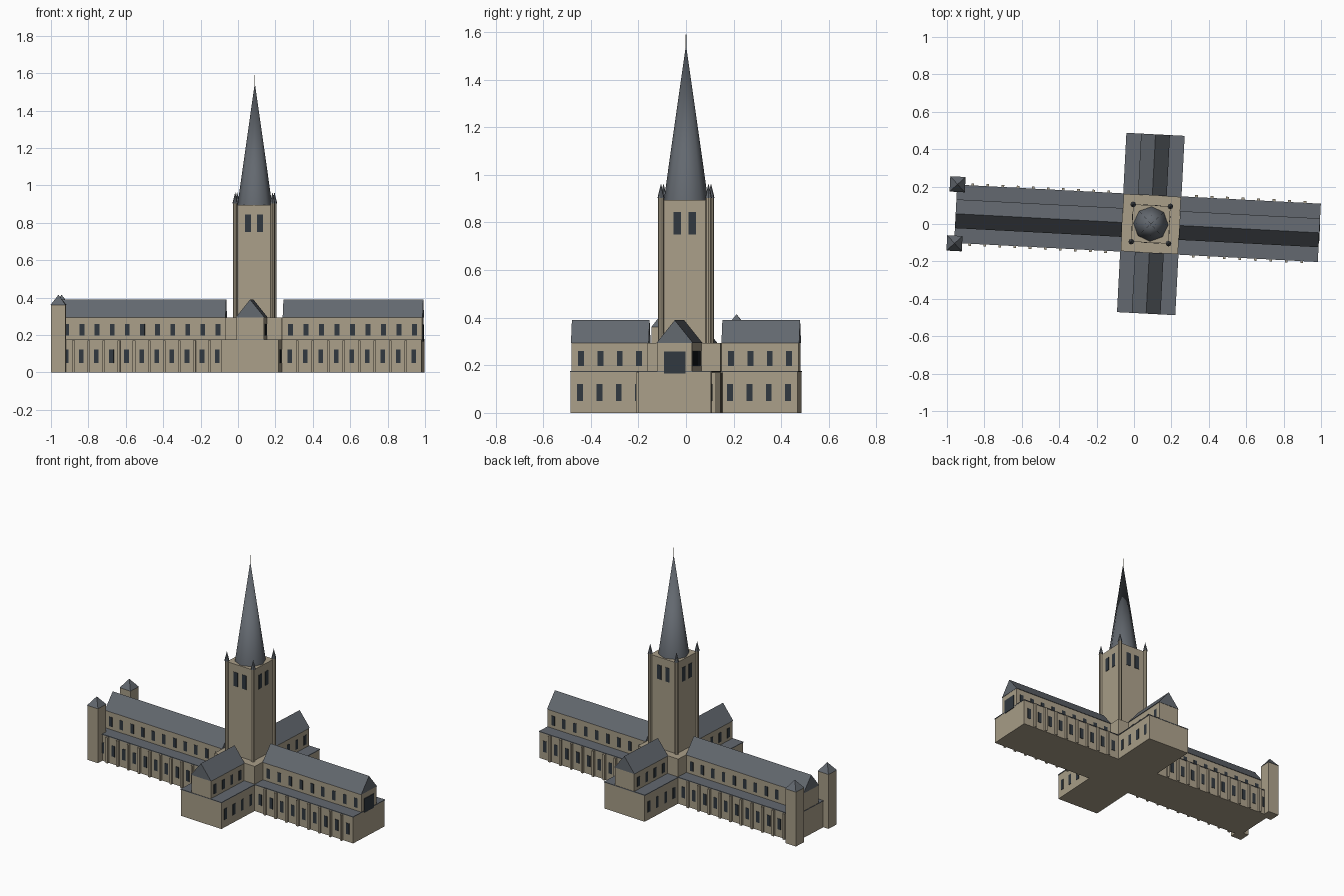
import bpy, bmesh, math
from mathutils import Matrix, Vector

if "Cube" in bpy.data.objects:
    bpy.data.objects.remove(bpy.data.objects["Cube"])

# whole building is turned slightly and the crossing sits off centre
PLACE = Matrix.Translation((0.09, 0, 0)) @ Matrix.Rotation(math.radians(-3), 4, 'Z')


def material(name, rgb):
    m = bpy.data.materials.new(name)
    m.diffuse_color = (*rgb, 1)
    m.use_nodes = True
    m.node_tree.nodes["Principled BSDF"].inputs["Base Color"].default_value = m.diffuse_color
    return m


STONE = material("stone", (0.40, 0.345, 0.25))
SLATE = material("slate", (0.125, 0.14, 0.16))
GLASS = material("dark_glass", (0.03, 0.04, 0.05))


def box(bm, x0, x1, y0, y1, z0, z1):
    mat = Matrix.Translation(((x0 + x1) / 2, (y0 + y1) / 2, (z0 + z1) / 2))
    mat = mat @ Matrix.Diagonal((x1 - x0, y1 - y0, z1 - z0, 1))
    bmesh.ops.create_cube(bm, size=1, matrix=mat)


def cone(bm, x, y, z0, z1, r0, r1, sides, turn=0):
    mat = Matrix.Translation((x, y, (z0 + z1) / 2)) @ Matrix.Rotation(turn, 4, 'Z')
    bmesh.ops.create_cone(bm, cap_ends=True, segments=sides, radius1=r0, radius2=r1,
                          depth=z1 - z0, matrix=mat)


def gable(bm, x0, x1, half, z0, z1):
    # triangular roof prism along x
    ends = [[bm.verts.new((x, y, z)) for y, z in ((-half, z0), (half, z0), (0, z1))]
            for x in (x0, x1)]
    a, b = ends
    bm.faces.new(a)
    bm.faces.new(b[::-1])
    for i in range(3):
        j = (i + 1) % 3
        bm.faces.new((a[i], b[i], b[j], a[j]))


def finish(name, bm, mat, turn=0, smooth=False):
    bmesh.ops.remove_doubles(bm, verts=bm.verts, dist=1e-6)
    bmesh.ops.recalc_face_normals(bm, faces=bm.faces)
    bm.transform(PLACE @ Matrix.Rotation(turn, 4, 'Z'))
    me = bpy.data.meshes.new(name)
    bm.to_mesh(me)
    bm.free()
    me.materials.append(mat)
    ob = bpy.data.objects.new(name, me)
    bpy.context.collection.objects.link(ob)
    if smooth:
        bpy.context.view_layer.objects.active = ob
        ob.select_set(True)
        bpy.ops.object.shade_smooth_by_angle(angle=math.radians(50))
        ob.select_set(False)


CROSS = 0.153      # half size of the crossing
AISLE = 0.153      # half width of the lower storey
UPPER = 0.073      # half width of the upper storey
Z_AISLE, Z_WALL, Z_RIDGE = 0.172, 0.294, 0.39


def arm(name, angle, length, bays, buttressed):
    # one arm of the cross, modelled along +x and then turned
    turn = math.radians(angle)
    step = (length - CROSS) / bays

    walls = bmesh.new()
    box(walls, CROSS, length, -AISLE, AISLE, 0, Z_AISLE)
    box(walls, CROSS, length, -UPPER, UPPER, Z_AISLE, Z_WALL)
    finish(name + "_walls", walls, STONE, turn)

    roof = bmesh.new()
    box(roof, CROSS, length + 0.002, -AISLE - 0.003, AISLE + 0.003, Z_AISLE, Z_AISLE + 0.005)
    gable(roof, CROSS, length + 0.002, UPPER + 0.004, Z_WALL, Z_RIDGE)
    finish(name + "_roofs", roof, SLATE, turn)

    panes = bmesh.new()
    for i in range(bays):
        x = CROSS + step * (i + 0.5)
        for s in (-1, 1):
            for y, z0, z1 in ((AISLE, 0.05, 0.122), (UPPER, 0.197, 0.259)):
                ya, yb = sorted((s * (y - 0.004), s * (y + 0.002)))
                box(panes, x - 0.0125, x + 0.0125, ya, yb, z0, z1)
    finish(name + "_windows", panes, GLASS, turn)

    if buttressed:
        piers = bmesh.new()
        for i in range(1, bays):
            x = CROSS + step * i
            for s in (-1, 1):
                ya, yb = sorted((s * (AISLE - 0.005), s * (AISLE + 0.014)))
                box(piers, x - 0.007, x + 0.007, ya, yb, 0, Z_AISLE - 0.002)
        finish(name + "_buttresses", piers, STONE, turn)


arm("choir", 0, 0.900, 9, True)
arm("north_transept", 90, 0.478, 4, False)
arm("nave", 180, 1.043, 11, True)
arm("south_transept", 270, 0.478, 4, False)

# large east window
bm = bmesh.new()
box(bm, 0.895, 0.904, -0.046, 0.046, 0.165, 0.257)
finish("east_window", bm, GLASS)

# crossing block and central tower
bm = bmesh.new()
box(bm, -CROSS, CROSS, -CROSS, CROSS, 0, Z_WALL)
finish("crossing", bm, STONE)
bm = bmesh.new()
box(bm, -0.1, 0.1, -0.1, 0.1, Z_WALL, 0.895)
finish("central_tower", bm, STONE)

# corner shafts and their pinnacles
shafts, caps = bmesh.new(), bmesh.new()
for sx in (-1, 1):
    for sy in (-1, 1):
        cone(shafts, sx * 0.1, sy * 0.1, Z_WALL, 0.902, 0.012, 0.012, 8)
        cone(caps, sx * 0.1, sy * 0.1, 0.902, 0.964, 0.015, 0, 8)
finish("tower_corner_shafts", shafts, STONE)
finish("tower_pinnacles", caps, SLATE)

# paired belfry openings on each side
for k, side in enumerate(("east", "north", "west", "south")):
    bm = bmesh.new()
    for s in (-1, 1):
        box(bm, 0.096, 0.102, s * 0.032 - 0.016, s * 0.032 + 0.016, 0.75, 0.843)
    finish("belfry_openings_" + side, bm, GLASS, k * math.pi / 2)

# spire and finial
bm = bmesh.new()
cone(bm, 0, 0, 0.895, 1.547, 0.093, 0, 8)
finish("spire", bm, SLATE, smooth=True)
bm = bmesh.new()
cone(bm, 0, 0, 1.53, 1.59, 0.002, 0.002, 6)
finish("finial", bm, STONE)

# twin west towers with pyramid caps
shafts, caps = bmesh.new(), bmesh.new()
for s in (-1, 1):
    box(shafts, -1.082, -1.004, s * 0.158 - 0.039, s * 0.158 + 0.039, 0, 0.36)
    cone(caps, -1.043, s * 0.158, 0.36, 0.415, 0.041 * math.sqrt(2), 0, 4, math.pi / 4)
finish("west_towers", shafts, STONE)
finish("west_tower_caps", caps, SLATE)
